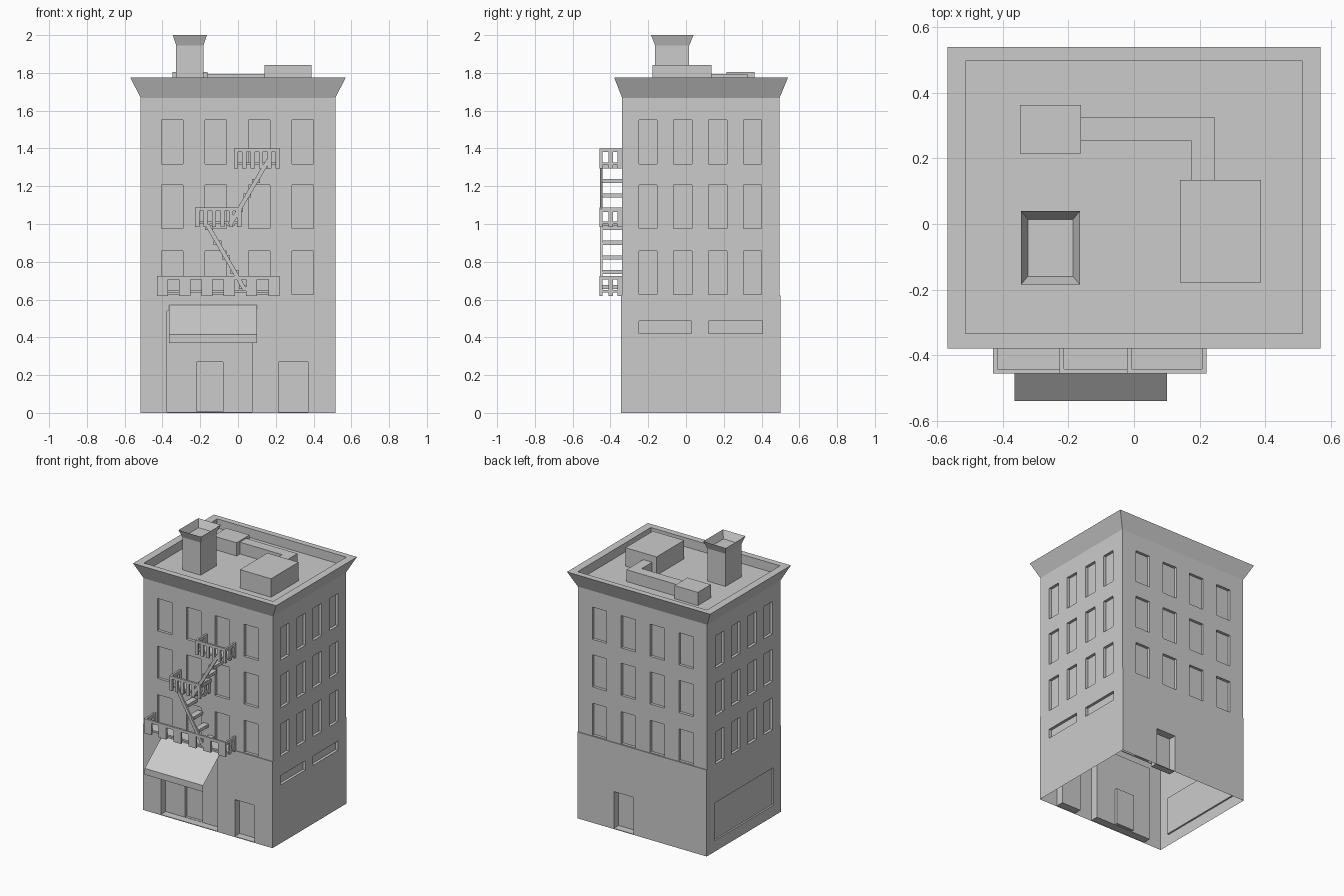
import bpy, bmesh
from mathutils import Vector

if "Cube" in bpy.data.objects:
    bpy.data.objects.remove(bpy.data.objects["Cube"])


def make_object(name, bm, recalc=True):
    if recalc:
        bmesh.ops.recalc_face_normals(bm, faces=bm.faces)
    me = bpy.data.meshes.new(name)
    bm.to_mesh(me)
    bm.free()
    ob = bpy.data.objects.new(name, me)
    bpy.context.collection.objects.link(ob)
    return ob


def add_box(bm, x0, x1, y0, y1, z0, z1):
    verts = bmesh.ops.create_cube(bm, size=1)["verts"]
    for v in verts:
        v.co = Vector((x0 + (v.co.x + .5) * (x1 - x0),
                       y0 + (v.co.y + .5) * (y1 - y0),
                       z0 + (v.co.z + .5) * (z1 - z0)))


def add_loops(bm, rects, cap_bottom=True):
    """Skin a stack of rectangles (x0, x1, y0, y1, z) and cap it."""
    rings = [[bm.verts.new(p) for p in
              ((a, c, z), (b, c, z), (b, d, z), (a, d, z))]
             for a, b, c, d, z in rects]
    for lo, hi in zip(rings, rings[1:]):
        for i in range(4):
            j = (i + 1) % 4
            bm.faces.new((lo[i], lo[j], hi[j], hi[i]))
    bm.faces.new(rings[-1])
    if cap_bottom:
        bm.faces.new(rings[0][::-1])


# Building shell: ground floor ledge, upper floors, flared cornice, sunken roof
W, YF, YB = .515, -.338, .495
bm = bmesh.new()
add_loops(bm, [
    (-W, W, YF - .005, YB + .005, 0), (-W, W, YF - .005, YB + .005, .622),
    (-W, W, YF, YB, .622), (-W, W, YF, YB, 1.667),
    (-.57, .57, -.38, .54, 1.775), (-W, W, -.335, .498, 1.775),
    (-W, W, -.335, .498, 1.71)])
shell = make_object("building", bm)

# Recess cutters: windows, doors, storefront, side panel
cut = bmesh.new()
D, OUT = .02, .1
for z0, z1 in ((.627, .858), (.975, 1.207), (1.318, 1.55)):
    for i in range(4):
        x0, y0 = -.405 + .23 * i, -.25 + .185 * i
        add_box(cut, x0, x0 + .115, YF - OUT, YF + D, z0, z1)
        add_box(cut, x0, x0 + .115, YB - D, YB + OUT, z0, z1)
        for s in (-1, 1):
            xs = sorted((s * (W - D), s * (W + OUT)))
            add_box(cut, *xs, y0, y0 + .096, z0, z1)
for y0, y1 in ((-.25, .03), (.12, .405)):
    add_box(cut, W - D, W + OUT, y0, y1, .42, .487)
add_box(cut, -W - OUT, -W + .012, -.26, .41, .08, .35)
add_box(cut, -.375, .075, YF - OUT, YF + .05, .005, .54)
add_box(cut, .215, .37, YF - OUT, YF + .05, .005, .27)
add_box(cut, .07, .225, YB - .05, YB + OUT, .005, .27)
inner = bmesh.new()
add_box(inner, -.22, -.08, YF, YF + .07, .007, .27)
cutters = [make_object("recess_cutter", cut), make_object("inner_door_cutter", inner)]
for c in cutters:
    c.hide_render = True
    m = shell.modifiers.new("recess", "BOOLEAN")
    m.operation, m.solver, m.object = "DIFFERENCE", "EXACT", c
dg = bpy.context.evaluated_depsgraph_get()
cut_mesh = bpy.data.meshes.new_from_object(shell.evaluated_get(dg))
shell.modifiers.clear()
shell.data = cut_mesh
for c in cutters:
    bpy.data.objects.remove(c)

# The shell is open underneath
bm = bmesh.new()
bm.from_mesh(shell.data)
bmesh.ops.delete(bm, geom=[f for f in bm.faces if all(v.co.z < .001 for v in f.verts)],
                 context="FACES")
bm.to_mesh(shell.data)
bm.free()

# Awning: thin sloped sheet with a short valance
bm = bmesh.new()
profile = [(-.343, .572), (-.54, .415), (-.54, .37)]
rows = [[bm.verts.new((x, y, z)) for x in (-.365, .10)] for y, z in profile]
for a, b in zip(rows, rows[1:]):
    bm.faces.new((a[0], b[0], b[1], a[1]))
make_object("awning", bm, recalc=False)

# Chimney with a flared open funnel
bm = bmesh.new()
add_loops(bm, [(-.327, -.183, -.163, .017, 1.71), (-.327, -.183, -.163, .017, 1.945),
               (-.345, -.165, -.185, .04, 2.0), (-.324, -.186, -.16, .014, 1.947)],
          cap_bottom=False)
make_object("chimney", bm)

# Rooftop units and the L-shaped duct joining them
for name, boxes in {
    "roof_unit_large": [(.14, .388, -.178, .135, 1.71, 1.843)],
    "roof_unit_small": [(-.348, -.162, .215, .363, 1.71, 1.805)],
    "roof_duct": [(-.162, .175, .253, .325, 1.71, 1.795),
                  (.175, .247, .135, .325, 1.71, 1.795)],
}.items():
    bm = bmesh.new()
    for b in boxes:
        add_box(bm, *b)
    make_object(name, bm)


# Fire escape balconies: slab, top rail, evenly spaced posts
def balcony(name, x0, x1, z0):
    y0, y1, t, h = -.457, YF, .014, .105
    bm = bmesh.new()
    add_box(bm, x0, x1, y0 + t, y1, z0 + .018, z0 + .03)
    add_box(bm, x0, x1, y0, y0 + t, z0 + h - .02, z0 + h)
    pw = (x1 - x0) / 11
    for i in range(6):
        add_box(bm, x0 + 2 * i * pw, x0 + (2 * i + 1) * pw, y0, y0 + t, z0, z0 + h - .02)
    sw = (y1 - y0) / 5
    for xa in (x0, x1 - t):
        add_box(bm, xa, xa + t, y0 + t, y1, z0 + h - .02, z0 + h)
        for k in (2, 4):
            add_box(bm, xa, xa + t, y0 + k * sw, y0 + (k + 1) * sw, z0, z0 + h - .02)
    make_object(name, bm)


balcony("balcony_lower", -.43, .22, .62)
balcony("balcony_middle", -.227, .018, .983)
balcony("balcony_upper", -.022, .222, 1.295)


# Stairs: one slanted front stringer with treads reaching the wall
def stair(name, xa, za, xb, zb, zs):
    bm = bmesh.new()
    w = .013
    pts = [(xa - w, za), (xa + w, za), (xb + w, zb), (xb - w, zb)]
    f = bm.faces.new([bm.verts.new((x, -.455, z)) for x, z in pts])
    ext = bmesh.ops.extrude_face_region(bm, geom=[f])["geom"]
    bmesh.ops.translate(bm, vec=(0, .012, 0),
                        verts=[g for g in ext if isinstance(g, bmesh.types.BMVert)])
    for z in zs:
        x = xa + (xb - xa) * (z - za) / (zb - za)
        add_box(bm, x - .021, x + .021, -.443, YF, z - .011, z + .011)
    make_object(name, bm)


stair("stair_lower", .04, .645, -.165, 1.0, [.667, .745, .823, .901, .98])
stair("stair_upper", -.04, 1.0, .165, 1.345, [1.0, 1.075, 1.15, 1.228, 1.305])
